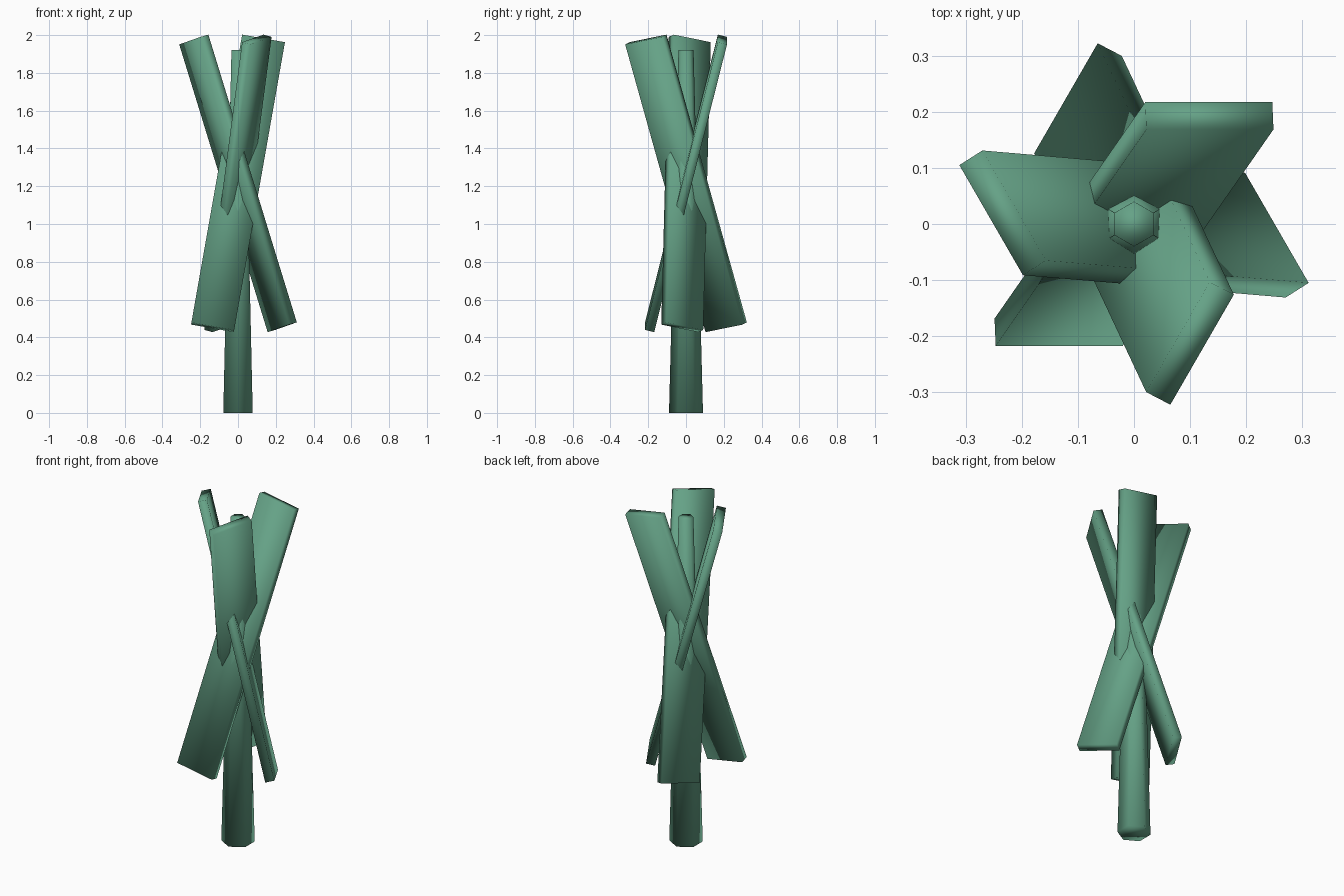
import bpy, math
from mathutils import Matrix, Vector

if "Cube" in bpy.data.objects:
    bpy.data.objects.remove(bpy.data.objects["Cube"])

green = bpy.data.materials.new("green")
green.diffuse_color = (0.13, 0.36, 0.24, 1)
green.use_nodes = True
green.node_tree.nodes["Principled BSDF"].inputs["Base Color"].default_value = green.diffuse_color

def finish(ob, name):
    ob.name = name
    ob.data.materials.append(green)
    for p in ob.data.polygons:
        p.use_smooth = True

# Tapered hexagonal core, points of the hexagon on the y axis
bpy.ops.mesh.primitive_cone_add(vertices=6, radius1=0.09, radius2=0.04,
                                depth=1.92, location=(0, 0, 0.96))
finish(bpy.context.object, "core_post")

# Three long planks leaning in a twist through the same centre
for i in range(3):
    bpy.ops.mesh.primitive_cube_add(size=1)
    ob = bpy.context.object
    size = Matrix.Diagonal((0.23, 0.05, 1.594, 1))
    lean = Matrix.Rotation(math.radians(10), 4, 'Y') @ Matrix.Rotation(math.radians(-14), 4, 'X')
    turn = Matrix.Rotation(math.radians(120 * i), 4, 'Z')
    ob.data.transform(Matrix.Translation((0, 0, 1.215)) @ turn @ lean @ size)
    finish(ob, f"plank_{i + 1}")
